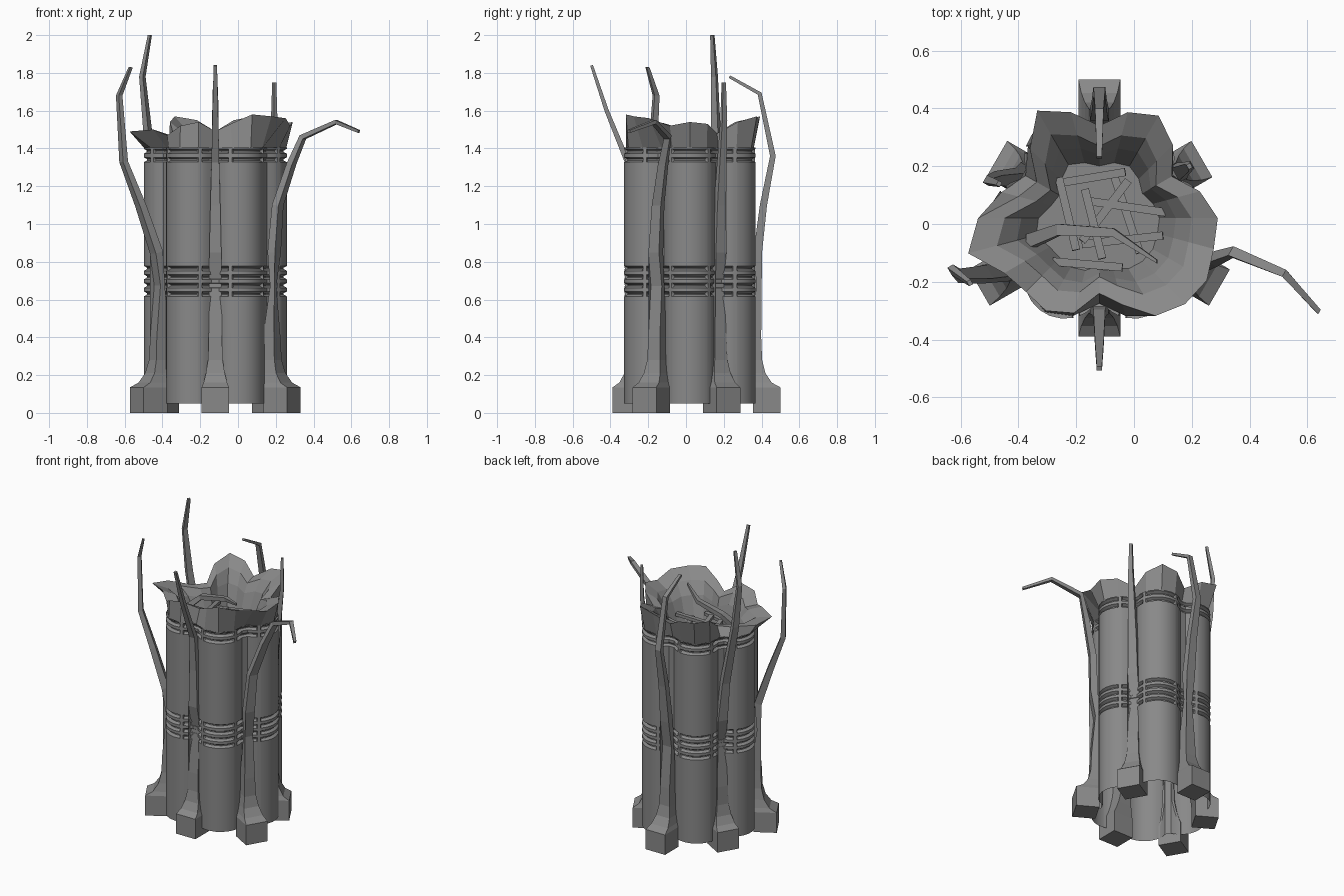
import bpy, bmesh, math
from mathutils import Vector

cube = bpy.data.objects.get("Cube")
if cube:
    bpy.data.objects.remove(cube, do_unlink=True)

CENTRE = Vector((-0.12, 0.02, 0))

grey = bpy.data.materials.new("stone grey")
grey.use_nodes = True
COLOUR = (0.25, 0.25, 0.25, 1)
grey.diffuse_color = COLOUR
grey.node_tree.nodes["Principled BSDF"].inputs["Base Color"].default_value = COLOUR


def loft(name, rings, smooth=0, bottom=True, top=True):
    """Skin a tube through rings of points, with optional end caps."""
    bm = bmesh.new()
    rows = [[bm.verts.new(p) for p in ring] for ring in rings]
    n = len(rows[0])
    for low, high in zip(rows, rows[1:]):
        for i in range(n):
            j = (i + 1) % n
            bm.faces.new((low[i], low[j], high[j], high[i]))
    if bottom:
        bm.faces.new(rows[0][::-1])
    if top:
        bm.faces.new(rows[-1])
    if bottom and top:
        bmesh.ops.recalc_face_normals(bm, faces=bm.faces)
    mesh = bpy.data.meshes.new(name)
    bm.to_mesh(mesh)
    bm.free()
    mesh.materials.append(grey)
    obj = bpy.data.objects.new(name, mesh)
    bpy.context.collection.objects.link(obj)
    if smooth:
        bpy.ops.object.select_all(action="DESELECT")
        obj.select_set(True)
        bpy.context.view_layer.objects.active = obj
        bpy.ops.object.shade_smooth_by_angle(angle=math.radians(smooth))


def rectangle(mid, side, depth, w, d):
    return [mid + side * (w / 2 * a) + depth * (d / 2 * b)
            for a, b in ((-1, -1), (1, -1), (1, 1), (-1, 1))]


def sweep(points, side, widths, depths):
    """Rectangular sections that follow a path, kept square to it."""
    rings = []
    for i, p in enumerate(points):
        along = points[min(i + 1, len(points) - 1)] - points[max(i - 1, 0)]
        depth = side.cross(along).normalized()
        rings.append(rectangle(p, side, depth, widths[i], depths[i]))
    return rings


def polar(angle):
    return Vector((math.cos(angle), math.sin(angle), 0))


# Six-lobed open column, with ring grooves broken by short vertical bars
LOBE_OUT, LOBE_R = 0.24, 0.14
STEPS = (-76, -62, -53, -51, -43, -41, -25, -8, 8, 25, 41, 43, 51, 53, 62, 76)


def section(z, groove=0):
    ring = []
    for lobe in range(6):
        axis = math.radians(60 * lobe)
        for step in STEPS:
            r = LOBE_R if 42 < abs(step) < 52 else LOBE_R - groove
            p = CENTRE + polar(axis) * LOBE_OUT + polar(axis + math.radians(step)) * r
            ring.append(Vector((p.x, p.y, z)))
    return ring


rings = [section(0.05)]
for groove_z in (0.63, 0.675, 0.72, 0.765, 1.34, 1.385):
    for dz, depth in ((-0.013, 0), (-0.003, 0.018), (0.003, 0.018), (0.013, 0)):
        rings.append(section(groove_z + dz, depth))
rings.append(section(1.405))
loft("column", rings, 32, bottom=False, top=False)

# Torn rim: radius and height (above 1 unit) every fifteen degrees
RIM_R = (41, 36, 29, 36, 41, 38, 32, 38, 43, 34, 25, 29,
         42, 47, 38, 36, 37, 34, 26, 31, 39, 42, 43, 41)
RIM_Z = (54, 53, 48, 54, 57, 55, 49, 55, 57, 54, 46, 45,
         47, 49, 50, 47, 52, 54, 49, 53, 58, 57, 56, 52)
COLUMN_R = (0.375, 0.35, 0.295, 0.35)


def rim_ring(radius, height):
    ring = []
    for i, (r, z) in enumerate(zip(RIM_R, RIM_Z)):
        p = CENTRE + polar(math.radians(15 * i)) * radius(i, r / 100)
        p.z = height(i, z / 100)
        ring.append(p)
    return ring


loft("torn_rim", [
    rim_ring(lambda i, r: COLUMN_R[i % 4], lambda i, z: 1.4),
    rim_ring(lambda i, r: r, lambda i, z: 1 + z),
    rim_ring(lambda i, r: r * 0.78, lambda i, z: 1.19 + z * 0.57),
    rim_ring(lambda i, r: r * 0.5 + 0.06, lambda i, z: 1.24 + z * 0.35),
    rim_ring(lambda i, r: r * 0.3 + 0.085, lambda i, z: 1.29),
], bottom=False)

# Legs: block foot, flared ankle, then a thin bent tendril (radius, sideways, height)
LEGS = (
    ("back", 90, 0.48, ((.36, 0, .85), (.39, 0, 1.1), (.44, 0, 1.36), (.37, 0, 1.69), (.21, 0, 1.78))),
    ("front", 270, 0.41, ((.31, 0, .85), (.315, 0, 1.1), (.33, 0, 1.33), (.44, 0, 1.6), (.52, 0, 1.84))),
    ("right_front", 210, 0.48, ((.36, 0, .85), (.44, -.03, 1.1), (.52, -.07, 1.33), (.53, -.1, 1.68), (.5, -.03, 1.83))),
    ("right_back", 150, 0.41, ((.31, 0, .85), (.32, .02, 1.1), (.38, .06, 1.5), (.4, .08, 1.78), (.36, .07, 2))),
    ("left_back", 30, 0.41, ((.31, 0, .85), (.32, 0, 1.1), (.34, 0, 1.33), (.36, 0, 1.55), (.36, 0, 1.75))),
    ("left_front", 330, 0.48, ((.36, 0, .85), (.37, .02, 1.1), (.42, .08, 1.32), (.46, .13, 1.46),
                               (.65, .155, 1.54), (.82, .1, 1.49))),
)
# Ankle rows: height, outer inset as a share of the ankle depth, foot depth, width
ANKLE = ((0, 0, .145, .145), (.135, 0, .145, .145), (.16, .45, .15, .125),
         (.21, .78, .16, .1), (.28, .95, .17, .078), (.4, 1, .17, .07))

for name, degrees, reach, path in LEGS:
    out = polar(math.radians(degrees))
    side = Vector((-out.y, out.x, 0))
    up = Vector((0, 0, 1))
    inset = reach - path[0][0] - 0.018
    ankle = []
    for z, share, inner, w in ANKLE:
        outer = share * inset
        mid = CENTRE + out * (reach - (outer + inner) / 2) + up * z
        ankle.append(rectangle(mid, side, -out, w, inner - outer))
    pts = [CENTRE + out * r + side * s + up * z for r, s, z in path]
    n = len(pts) - 1
    widths = [0.064 - 0.046 * i / n for i in range(n + 1)]
    depths = [0.045 - 0.03 * i / n for i in range(n + 1)]
    loft(name + "_leg", ankle + sweep(pts, side, widths, depths))

# Hooked tendril inside the rim
hook = [Vector(p) for p in ((-.36, -.06, 1.36), (-.26, -.02, 1.45), (-.07, -.03, 1.49), (.08, -.13, 1.53))]
loft("inner_tendril", sweep(hook, Vector((0, 1, 0)), (.05, .04, .03, .012), (.04, .03, .025, .012)))

# Debris lying in the hollow
PLANKS = ((-.27, .14, -.03, .18), (-.16, .08, .11, .04), (-.18, -.07, .1, -.04),
          (-.26, .16, -.2, -.09), (-.07, .17, .02, -.1), (-.02, .15, -.18, -.06),
          (-.28, -.13, -.04, -.15), (-.17, .12, -.11, -.12))
for i, (ax, ay, bx, by) in enumerate(PLANKS):
    z = 1.31 + 0.012 * (i % 4)
    ends = [Vector((ax, ay, z)), Vector((bx, by, z + 0.02))]
    run = ends[1] - ends[0]
    side = Vector((-run.y, run.x, 0)).normalized()
    loft("debris_plank", sweep(ends, side, (.028, .028), (.02, .02)))
